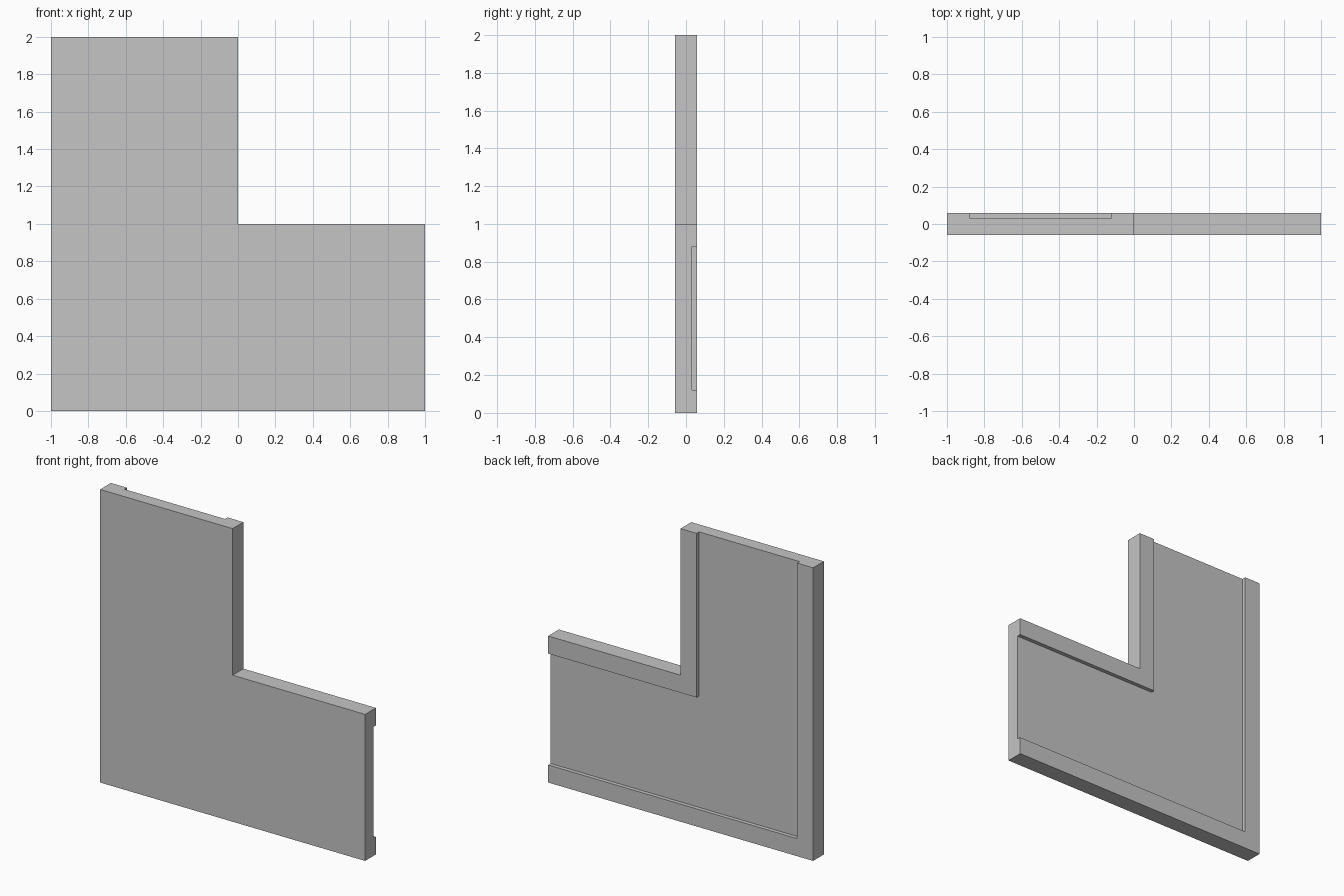
import bpy
import bmesh

# Remove the default cube
cube = bpy.data.objects.get("Cube")
if cube:
    bpy.data.objects.remove(cube, do_unlink=True)

# Plain light grey material
grey = bpy.data.materials.new("plain_light_grey")
grey.use_nodes = True
colour = (0.556, 0.556, 0.556, 1)
grey.diffuse_color = colour
grey.node_tree.nodes["Principled BSDF"].inputs["Base Color"].default_value = colour

HALF = 0.058          # half the panel thickness
FLOOR = 0.031         # depth position of the channel floor
RAIL = 0.12           # width of the raised rails

# Half cross-section as (distance from the outer edge, y), then its mirror
half = [(0, -HALF), (0, HALF), (RAIL, HALF), (RAIL, FLOOR)]
profile = half + [(1 - d, y) for d, y in reversed(half)]

# Sweep the section down the upright arm, round a mitre, along the lower arm
bm = bmesh.new()
stations = (
    lambda d, y: (d - 1, y, 2),
    lambda d, y: (d - 1, y, d),
    lambda d, y: (1, y, d),
)
rings = [[bm.verts.new(place(d, y)) for d, y in profile] for place in stations]
for a, b in zip(rings, rings[1:]):
    for i in range(len(profile)):
        j = (i + 1) % len(profile)
        bm.faces.new((a[i], a[j], b[j], b[i]))
bm.faces.new(rings[0])
bm.faces.new(rings[-1])

# Merge the flat mitred halves into single L-shaped faces
bmesh.ops.dissolve_limit(bm, angle_limit=0.01, verts=bm.verts, edges=bm.edges)
bmesh.ops.recalc_face_normals(bm, faces=bm.faces)

mesh = bpy.data.meshes.new("corner_channel_panel")
bm.to_mesh(mesh)
bm.free()
mesh.materials.append(grey)
panel = bpy.data.objects.new("corner_channel_panel", mesh)
bpy.context.collection.objects.link(panel)
